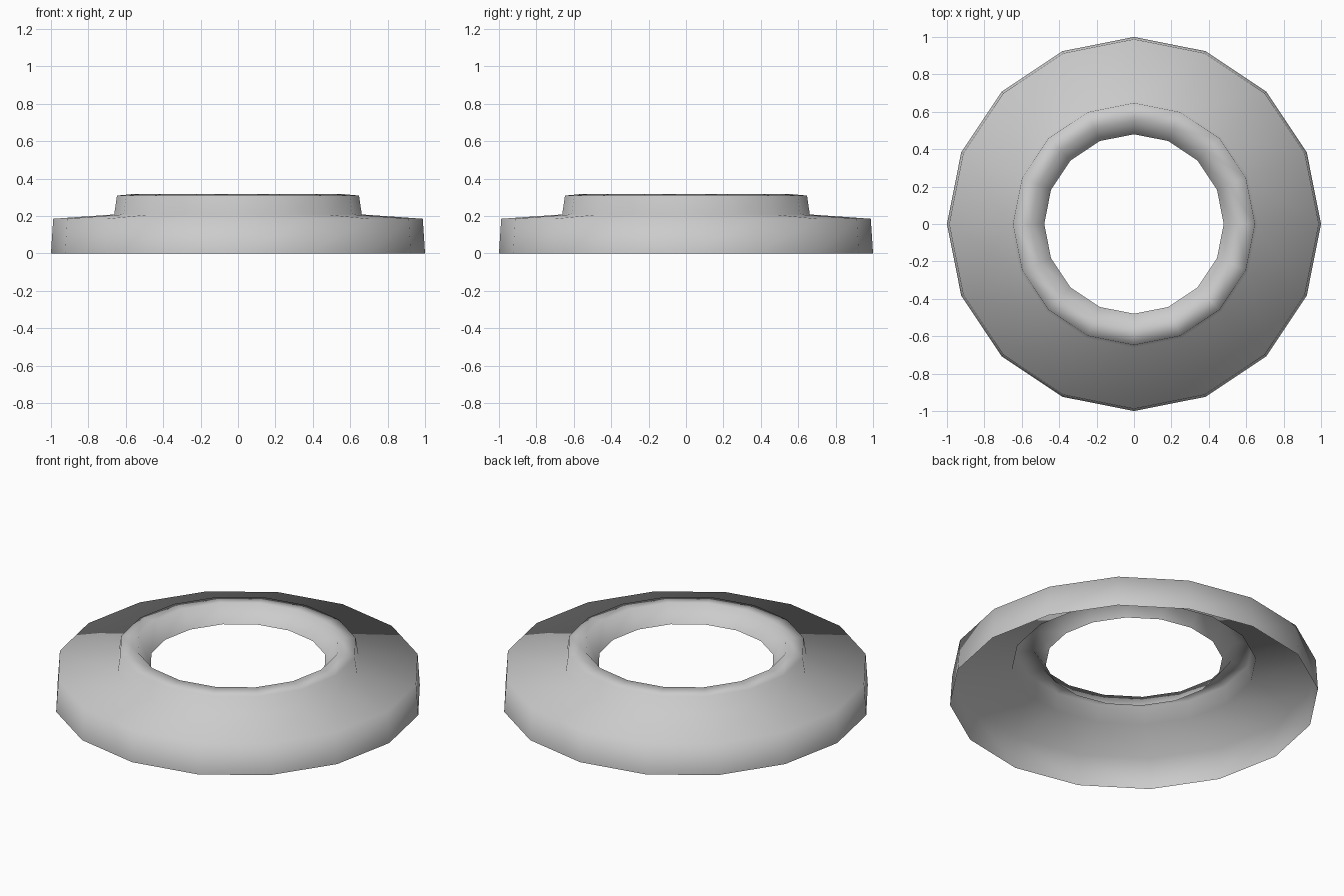
import bpy, bmesh, math

if "Cube" in bpy.data.objects:
    bpy.data.objects.remove(bpy.data.objects["Cube"])

SIDES = 16
# radius, height: outer skirt, sloping flange, raised collar, lip rolled into the hole
PROFILE = [(1.0, 0.0), (0.988, 0.185), (0.662, 0.208), (0.647, 0.309),
           (0.55, 0.318), (0.48, 0.222)]


def lathe(name, profile, sides):
    """Open shell of revolution around z."""
    bm = bmesh.new()
    rings = []
    for r, z in profile:
        rings.append([bm.verts.new((r * math.cos(2 * math.pi * i / sides),
                                    r * math.sin(2 * math.pi * i / sides), z))
                      for i in range(sides)])
    for a, b in zip(rings, rings[1:]):
        for i in range(sides):
            j = (i + 1) % sides
            bm.faces.new((a[i], a[j], b[j], b[i])).smooth = True
    mesh = bpy.data.meshes.new(name)
    bm.to_mesh(mesh)
    bm.free()
    obj = bpy.data.objects.new(name, mesh)
    bpy.context.collection.objects.link(obj)
    return obj


# Stepped ring, open underneath
lathe("flanged_ring", PROFILE, SIDES)
